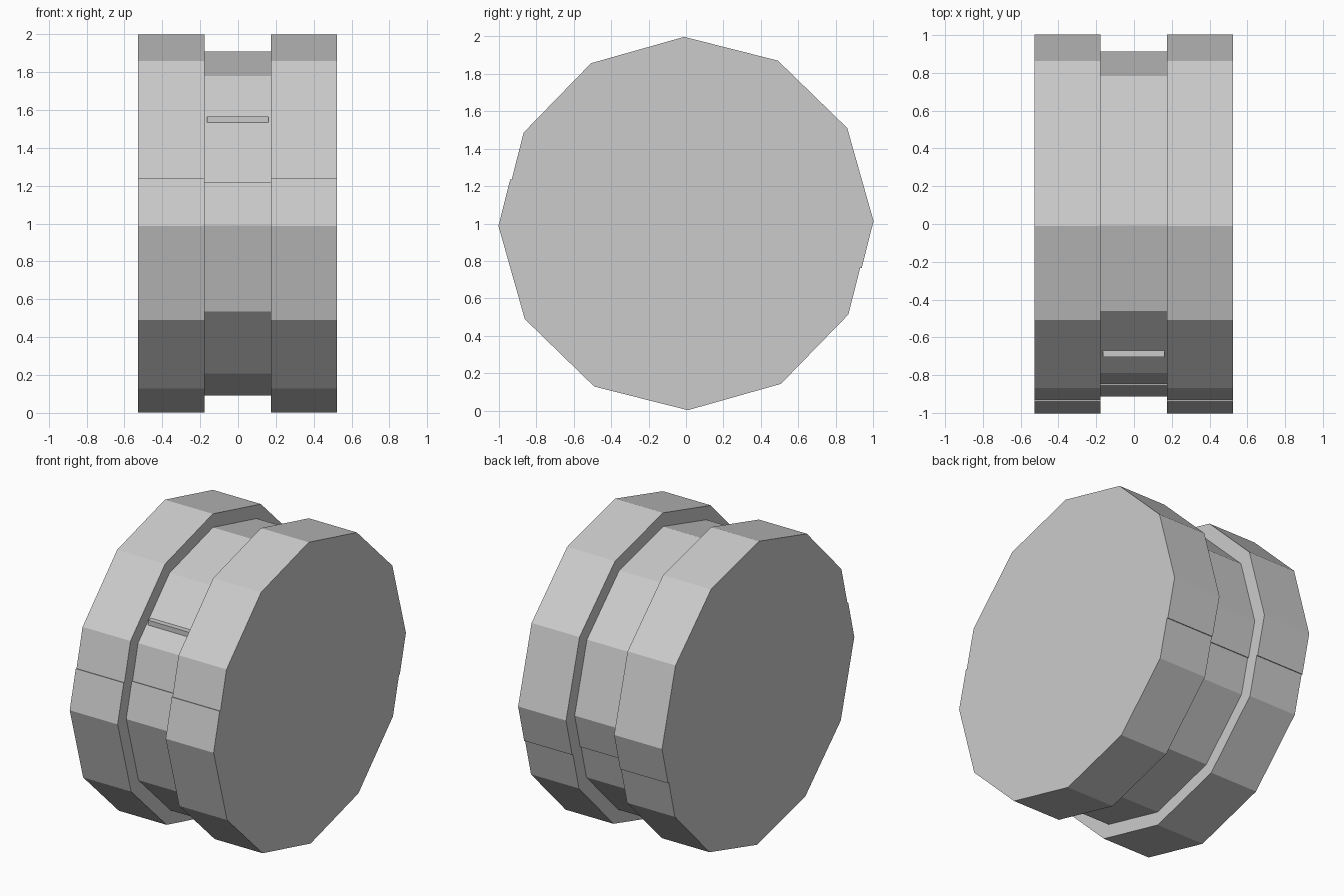
import bpy, bmesh, math

if "Cube" in bpy.data.objects:
    bpy.data.objects.remove(bpy.data.objects["Cube"])

SIDES = 12
TWIST = math.radians(0.8)      # slight roll of the whole body
SPLIT = math.radians(-14.2)    # tilt of the plane between the two shells
SLIP = 0.004                   # tiny sideways offset between the shells

grey = bpy.data.materials.new("grey")
grey.diffuse_color = (0.6, 0.6, 0.6, 1)
grey.use_nodes = True
grey.node_tree.nodes["Principled BSDF"].inputs["Base Color"].default_value = grey.diffuse_color


def half_drum(name, radius, x0, x1, upper):
    """Half of a twelve-sided disc, extruded along x."""
    start = SPLIT if upper else SPLIT + math.pi
    slip = SLIP if upper else -SLIP
    apothem = radius * math.cos(math.pi / SIDES)
    pts = [(apothem, start)]
    for i in range(SIDES // 2):
        pts.append((radius, start + math.pi / SIDES * (2 * i + 1)))
    pts.append((apothem, start + math.pi))
    bm = bmesh.new()
    ring = []
    for r, a in pts:
        y = r * math.cos(a) + slip * math.cos(SPLIT)
        z = 1 + r * math.sin(a) + slip * math.sin(SPLIT)
        ring.append(bm.verts.new((x0, y, z)))
    cap = bm.faces.new(ring)
    side = bmesh.ops.extrude_face_region(bm, geom=[cap], use_keep_orig=True)
    moved = [v for v in side["geom"] if isinstance(v, bmesh.types.BMVert)]
    bmesh.ops.translate(bm, verts=moved, vec=(x1 - x0, 0, 0))
    bmesh.ops.recalc_face_normals(bm, faces=bm.faces)
    finish(name, bm)


def finish(name, bm):
    mesh = bpy.data.meshes.new(name)
    bm.to_mesh(mesh)
    bm.free()
    mesh.materials.append(grey)
    bpy.context.collection.objects.link(bpy.data.objects.new(name, mesh))


# Two wide outer discs and the narrower hub, each split into two shells
SPLIT = TWIST - math.pi / SIDES
for part, radius, x0, x1 in (("left_disc", 0.999, -0.527, -0.177),
                             ("hub", 0.909, -0.177, 0.174),
                             ("right_disc", 0.999, 0.174, 0.524)):
    half_drum(part + "_upper", radius, x0, x1, True)
    half_drum(part + "_lower", radius, x0, x1, False)

# Small finger ledge on the front of the hub
bm = bmesh.new()
bmesh.ops.create_cube(bm, size=1)
for v in bm.verts:
    v.co = (v.co.x * 0.325 - 0.002, v.co.y * 0.09 - 0.66, v.co.z * 0.032 + 1.549)
finish("finger_ledge", bm)
